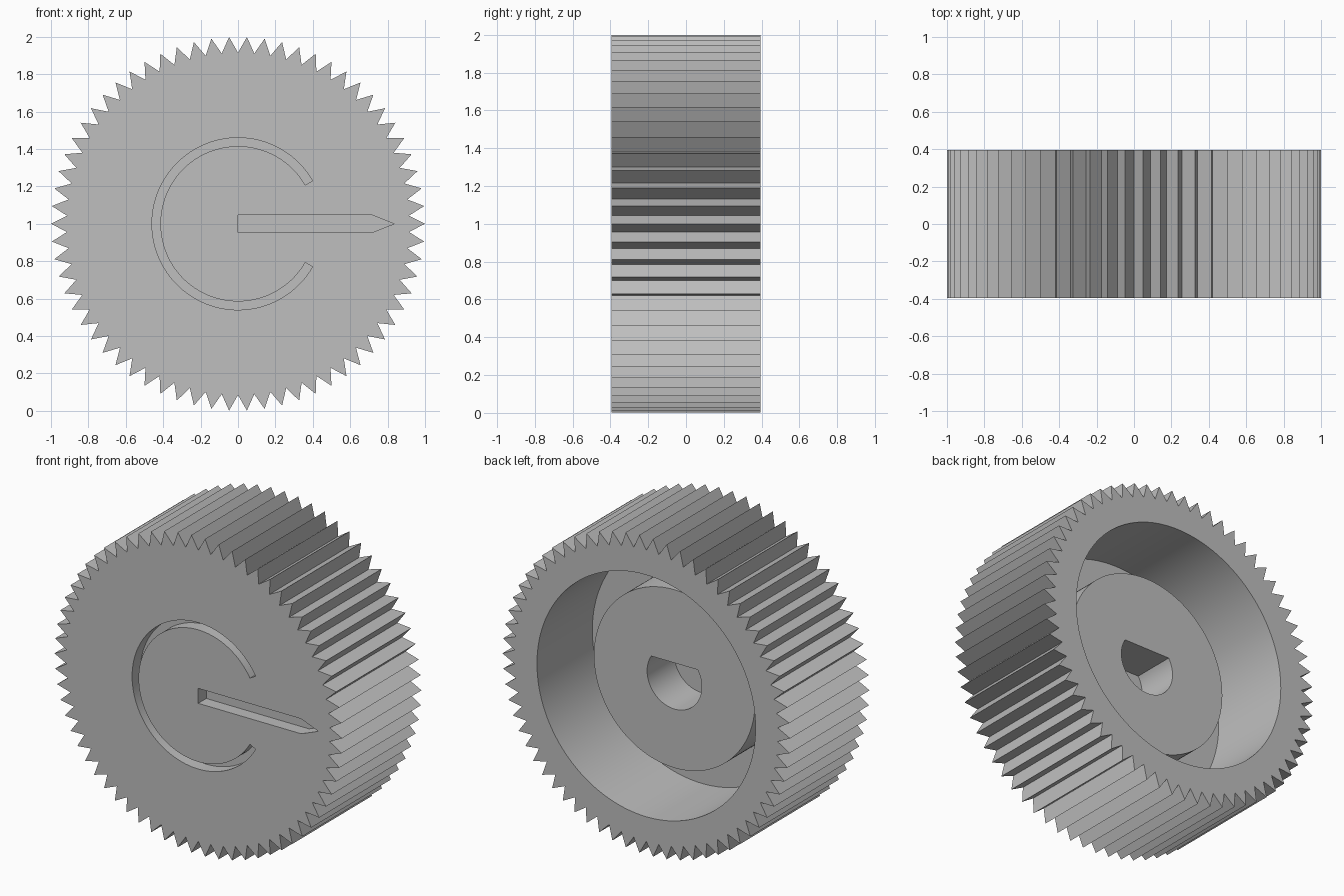
import bpy, bmesh, math

cube = bpy.data.objects.get("Cube")
if cube:
    bpy.data.objects.remove(cube)

HALF = 0.395     # half depth of the knob
FLOOR = -0.155   # floor of the rear cavity
CENTRE = 1.0     # height of the axis

grey = bpy.data.materials.new("plain grey")
grey.use_nodes = True
colour = (0.52, 0.52, 0.52, 1)
grey.diffuse_color = colour
grey.node_tree.nodes["Principled BSDF"].inputs["Base Color"].default_value = colour


def arc(radius, start, end, steps):
    """Points on an arc, both ends included, angles in degrees."""
    angles = [math.radians(start + (end - start) * i / steps) for i in range(steps + 1)]
    return [(radius * math.cos(a), radius * math.sin(a)) for a in angles]


def circle(radius, steps=128):
    return arc(radius, 0, 360, steps)[:-1]


def prism(name, outline, y0, y1):
    """Extrude an (x, z) outline along y."""
    bm = bmesh.new()
    face = bm.faces.new([bm.verts.new((x, y0, z + CENTRE)) for x, z in outline])
    side = bmesh.ops.extrude_face_region(bm, geom=[face])
    verts = [v for v in side["geom"] if isinstance(v, bmesh.types.BMVert)]
    bmesh.ops.translate(bm, verts=verts, vec=(0, y1 - y0, 0))
    bmesh.ops.recalc_face_normals(bm, faces=bm.faces)
    mesh = bpy.data.meshes.new(name)
    bm.to_mesh(mesh)
    bm.free()
    mesh.materials.append(grey)
    obj = bpy.data.objects.new(name, mesh)
    bpy.context.collection.objects.link(obj)
    return obj


def select(obj):
    bpy.ops.object.select_all(action='DESELECT')
    obj.select_set(True)
    bpy.context.view_layer.objects.active = obj


def cut(obj, cutter):
    """Subtract the cutter, then discard it."""
    mod = obj.modifiers.new("cut", 'BOOLEAN')
    mod.operation = 'DIFFERENCE'
    mod.solver = 'EXACT'
    mod.object = cutter
    select(obj)
    bpy.ops.object.modifier_apply(modifier=mod.name)
    bpy.data.objects.remove(cutter)


# Toothed knob body
TEETH = 66
outline = []
for i in range(TEETH * 2):
    r = 0.915 if i % 2 else 1.0
    a = math.pi * i / TEETH
    outline.append((r * math.cos(a), r * math.sin(a)))
body = prism("knob_body", outline, -HALF, HALF)

# Rear cavity
cut(body, prism("cavity_cutter", circle(0.76), FLOOR, HALF + 0.1))

# Engraved open ring and pointer on the front
engraving = -HALF + 0.08
ring = arc(0.46, 30, 330, 96) + arc(0.415, 330, 30, 96)
cut(body, prism("ring_cutter", ring, -HALF - 0.1, engraving))
pointer = [(0, -0.047), (0.715, -0.047), (0.835, 0), (0.715, 0.047), (0, 0.047)]
cut(body, prism("pointer_cutter", pointer, -HALF - 0.1, engraving))

# Shaft boss with a D-shaped socket, flat side up
boss = prism("shaft_boss", circle(0.56), FLOOR - 0.01, 0.115)
flat = math.degrees(math.asin(0.1 / 0.19))
socket = arc(0.19, 180 - flat, 360 + flat, 64)
cut(boss, prism("socket_cutter", socket, FLOOR - 0.1, HALF))

for part in (body, boss):
    select(part)
    bpy.ops.object.shade_smooth_by_angle(angle=math.radians(30))
